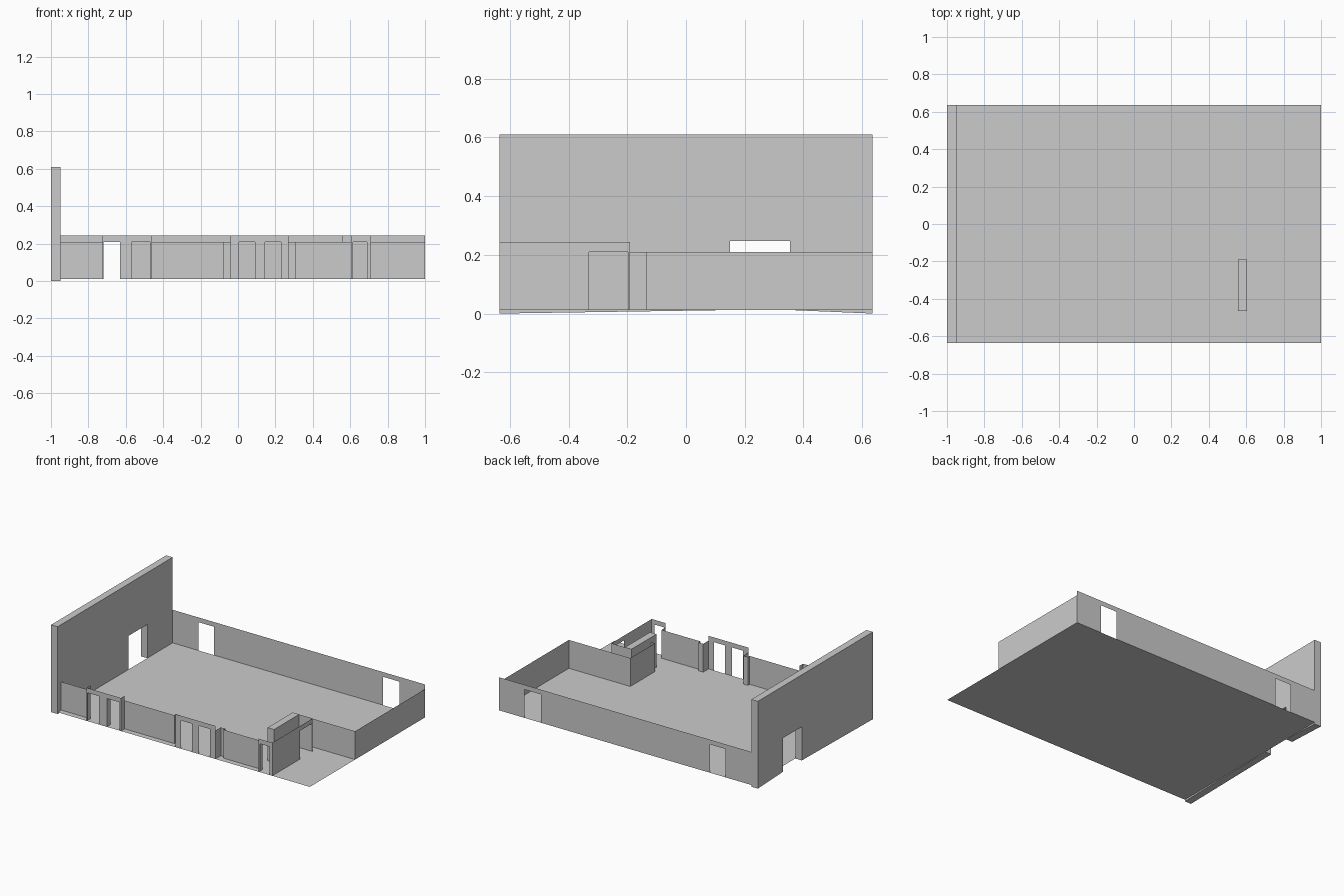
import bpy, bmesh
from mathutils import Vector

if "Cube" in bpy.data.objects:
    bpy.data.objects.remove(bpy.data.objects["Cube"])

FLOOR, LOW, HIGH = 0.012, 0.21, 0.243
FRONT, INSET, BACK = -0.635, -0.595, 0.635


def finish(name, bm):
    bmesh.ops.remove_doubles(bm, verts=bm.verts, dist=1e-5)
    mesh = bpy.data.meshes.new(name)
    bm.to_mesh(mesh)
    bm.free()
    obj = bpy.data.objects.new(name, mesh)
    bpy.context.collection.objects.link(obj)
    return obj


def wall(name, path, height, openings=()):
    """Thin wall along a plan path; openings are (start, end) distances on a straight wall."""
    bm = bmesh.new()
    for a, b in zip(path, path[1:]):
        a, b = Vector(a), Vector(b)
        length, d = (b - a).length, (b - a).normalized()
        outline, base = [], FLOOR
        # trace the base line, stepping up and over every opening
        outline.append((0, base))
        for s, e in openings:
            outline += [(s, base), (s, LOW), (e, LOW), (e, base)]
        outline += [(length, base), (length, height), (0, height)]
        bm.faces.new([bm.verts.new((*(a + d * t), z)) for t, z in outline])
    return finish(name, bm)


def prism(name, points, direction):
    """Solid made by extruding a flat outline."""
    bm = bmesh.new()
    face = bm.faces.new([bm.verts.new(p) for p in points])
    ext = bmesh.ops.extrude_face_region(bm, geom=[face])
    moved = [v for v in ext["geom"] if isinstance(v, bmesh.types.BMVert)]
    bmesh.ops.translate(bm, verts=moved, vec=direction)
    bmesh.ops.recalc_face_normals(bm, faces=bm.faces)
    return finish(name, bm)


# Floor sheet
bm = bmesh.new()
bm.faces.new([bm.verts.new((x, y, FLOOR)) for x, y in
              ((-0.95, FRONT), (1, FRONT), (1, BACK), (-0.95, BACK))])
finish("floor", bm)

# Tall end wall with a doorway and slightly sloping base
profile = [(FRONT, 0), (0.15, FLOOR), (0.15, 0.247), (0.355, 0.247),
           (0.355, FLOOR), (BACK, 0), (BACK, 0.61), (FRONT, 0.61)]
prism("tall_end_wall", [(-1, y, z) for y, z in profile], (0.05, 0, 0))

# Back wall with two doorways
wall("back_wall", [(-0.95, BACK), (1, BACK)], HIGH, [(0.2, 0.32), (1.625, 1.755)])

# Low right wall, wrapping round the entrance lobby
wall("right_wall", [(1, BACK), (1, -0.135), (0.525, -0.135), (0.525, -0.405),
                    (0.555, -0.405)], LOW)

# Recessed front wall segments
for i, (x0, x1) in enumerate(((-0.95, -0.725), (-0.46, -0.075), (0.305, 0.605))):
    wall(f"front_wall_{i + 1}", [(x0, INSET), (x1, INSET)], LOW)

# Projecting front portals with door openings
wall("left_portal", [(-0.725, FRONT), (-0.46, FRONT)], HIGH,
     [(0.005, 0.095), (0.155, 0.255)])
wall("middle_portal", [(-0.04, FRONT), (0.27, FRONT)], HIGH,
     [(0.045, 0.13), (0.185, 0.27)])
wall("lobby_portal", [(0.605, FRONT), (0.71, FRONT)], HIGH, [(0.01, 0.085)])

# Portal side returns
for i, x in enumerate((-0.725, -0.46, 0.605)):
    wall(f"portal_return_{i + 1}", [(x, FRONT), (x, INSET)], HIGH if i < 2 else LOW)
wall("left_portal_post", [(-0.595, FRONT), (-0.595, INSET), (-0.57, INSET),
                          (-0.57, FRONT)], LOW)
for side, x0, x1 in (("left", -0.04, -0.075), ("right", 0.27, 0.305)):
    wall(f"middle_portal_{side}_jamb", [(x0, FRONT), (x0, -0.575), (x1, -0.575),
                                        (x1, INSET)], LOW)

# Entrance lobby: side wall with door, rear wall and thick inner wall
wall("lobby_side_wall", [(0.71, FRONT), (0.71, -0.19)], HIGH, [(0.305, 0.438)])
wall("lobby_rear_wall", [(0.71, -0.19), (0.605, -0.19)], HIGH)
prism("lobby_inner_wall", [(0.555, -0.466, FLOOR), (0.605, -0.466, FLOOR),
                           (0.605, -0.19, FLOOR), (0.555, -0.19, FLOOR)],
      (0, 0, HIGH - FLOOR))
